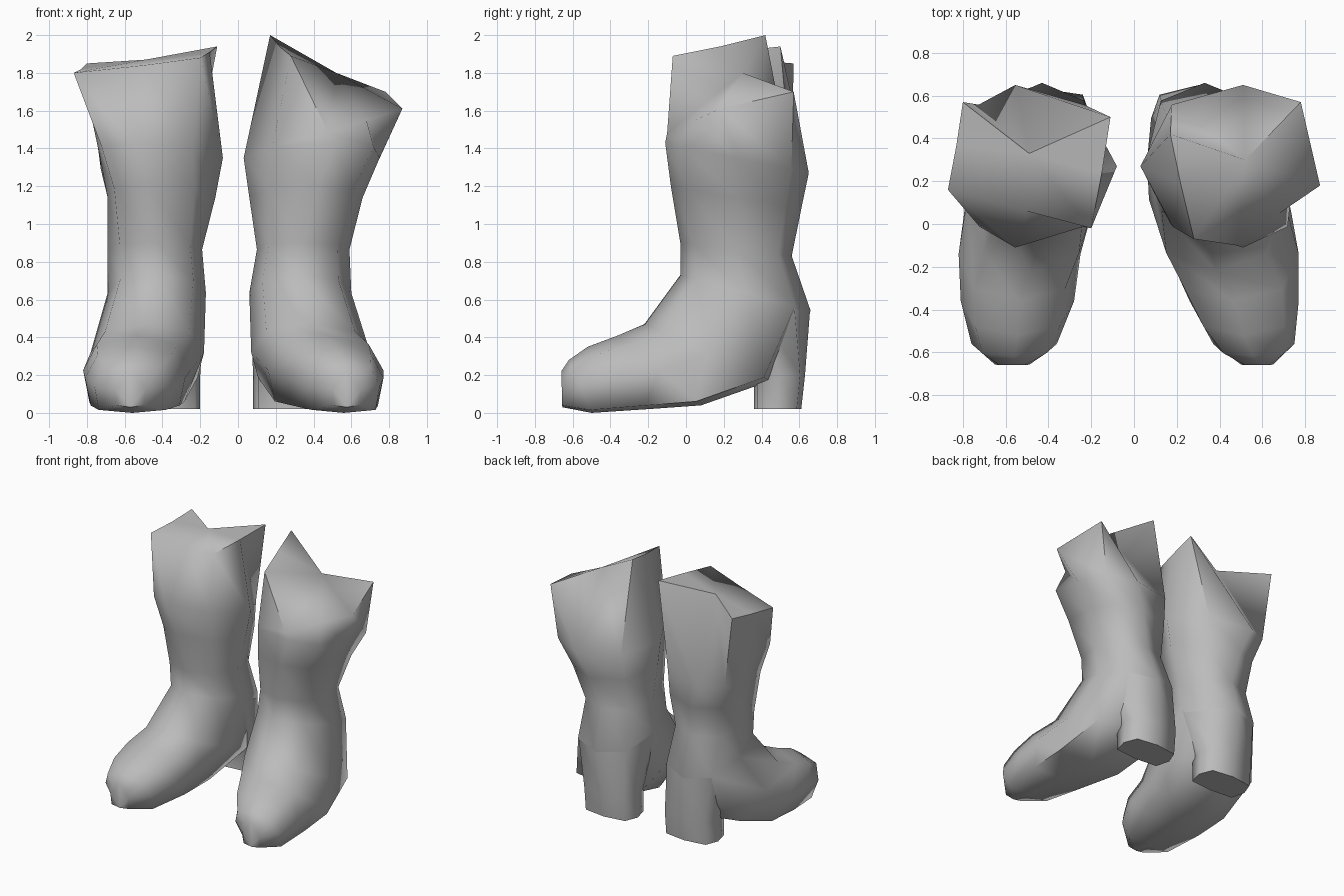
import bpy
import bmesh
import math
from mathutils import Vector

cube = bpy.data.objects.get("Cube")
if cube:
    bpy.data.objects.remove(cube)

# One plain grey for the whole pair
grey = bpy.data.materials.new("boot grey")
grey.use_nodes = True
colour = (0.5, 0.5, 0.5, 1)
grey.diffuse_color = colour
grey.node_tree.nodes["Principled BSDF"].inputs["Base Color"].default_value = colour

SIDES = 8
BACK = SIDES // 2


def rounded(value, power):
    """Superellipse coordinate: a low power gives a squarer section."""
    return math.copysign(abs(value) ** power, value)


def section(front, back, span, power_front, power_back, lean=0):
    """Ring around a line from front to back (y, z), filling the x span.
    The lean moves the front and back points sideways."""
    middle_x = (span[0] + span[1]) / 2
    half_width = (span[1] - span[0]) / 2
    ring = []
    for k in range(SIDES):
        angle = math.tau * k / SIDES
        along, across = math.cos(angle), math.sin(angle)
        power = power_front if along > 0 else power_back
        t = (1 - rounded(along, power)) / 2
        x = middle_x + half_width * rounded(across, power) + lean * along * along
        ring.append(Vector((x,
                            front[0] + (back[0] - front[0]) * t,
                            front[1] + (back[1] - front[1]) * t)))
    return ring


def scaled(ring, scale):
    """Copy of a ring, shrunk about its centre."""
    centre = sum(ring, Vector()) / SIDES
    return [centre + (point - centre) * scale for point in ring]


def loft(name, rings, top_cap=False):
    """Skin a list of rings into one smooth object, closed at its last ring.
    The optional top cap fans out from the back point of the first ring."""
    bm = bmesh.new()
    loops = [[bm.verts.new(point) for point in ring] for ring in rings]
    for upper, lower in zip(loops, loops[1:]):
        for k in range(SIDES):
            n = (k + 1) % SIDES
            bm.faces.new((upper[k], lower[k], lower[n], upper[n]))
    bm.faces.new(loops[-1][::-1])
    if top_cap:
        top = loops[0][BACK:] + loops[0][:BACK]
        for a, b in zip(top[1:], top[2:]):
            bm.faces.new((top[0], a, b))
    bmesh.ops.recalc_face_normals(bm, faces=bm.faces)
    mesh = bpy.data.meshes.new(name)
    bm.to_mesh(mesh)
    bm.free()
    mesh.materials.append(grey)
    obj = bpy.data.objects.new(name, mesh)
    bpy.context.collection.objects.link(obj)
    bpy.ops.object.select_all(action="DESELECT")
    obj.select_set(True)
    bpy.context.view_layer.objects.active = obj
    bpy.ops.object.shade_smooth_by_angle(angle=math.radians(75))


# Side outline shared by both boots: front edge and back edge, calf to toe
PROFILE = [
    ((-.11, 1.43), (.65, 1.27)),
    ((-.08, 1.2), (.61, 1.08)),
    ((-.03, .9), (.56, .83)),
    ((-.03, .73), (.66, .54)),
    ((-.22, .47), (.45, .17)),
    ((-.36, .41), (.08, .04)),
    ((-.52, .35), (-.2, .02)),
    ((-.62, .28), (-.5, 0)),
    ((-.66, .22), (-.655, .03)),
]
ANKLE = 3

# Width of each ring, the uneven flared rim, the calf lean and the heel width
BOOTS = {
    "left": dict(
        spans=[(.03, .75), (.06, .66), (.1, .59), (.06, .6), (.07, .7),
               (.16, .77), (.26, .77), (.37, .75), (.5, .65)],
        rim=[(.48, -.1, 1.48), (.68, .05, 1.55), (.87, .18, 1.61),
             (.78, .57, 1.7), (.52, .3, 1.8), (.17, .42, 2),
             (.22, .18, 1.94), (.28, -.07, 1.89)],
        lean=.12, heel=(.08, .5)),
    "right": dict(
        spans=[(-.73, -.08), (-.69, -.12), (-.69, -.19), (-.69, -.17), (-.78, -.18),
               (-.82, -.25), (-.81, -.28), (-.76, -.36), (-.65, -.49)],
        rim=[(-.5, .06, 1.84), (-.2, -.02, 1.88), (-.15, .24, 1.91),
             (-.11, .5, 1.94), (-.49, .33, 1.87), (-.8, .57, 1.85),
             (-.83, .37, 1.82), (-.87, .16, 1.8)],
        lean=-.15, heel=(-.62, -.2)),
}

for side, boot in BOOTS.items():
    # Shaft and foot in one skin, with a folded top across the rim
    rings = [[Vector(point) for point in boot["rim"]]]
    for i, ((front, back), span) in enumerate(zip(PROFILE, boot["spans"])):
        lean = boot["lean"] / (i + 1) if i < ANKLE - 1 else 0
        rings.append(section(front, back, span, .85, .35 if i > ANKLE else .8, lean))
    loft(side + "_boot_upper", rings, top_cap=True)

    # Heel flowing down out of the ankle to the ground
    loft(side + "_heel", [
        scaled(rings[ANKLE + 1], .99),
        section((.36, .2), (.63, .2), boot["heel"], .4, .6),
        section((.36, .02), (.61, .02), boot["heel"], .4, .6),
    ])
